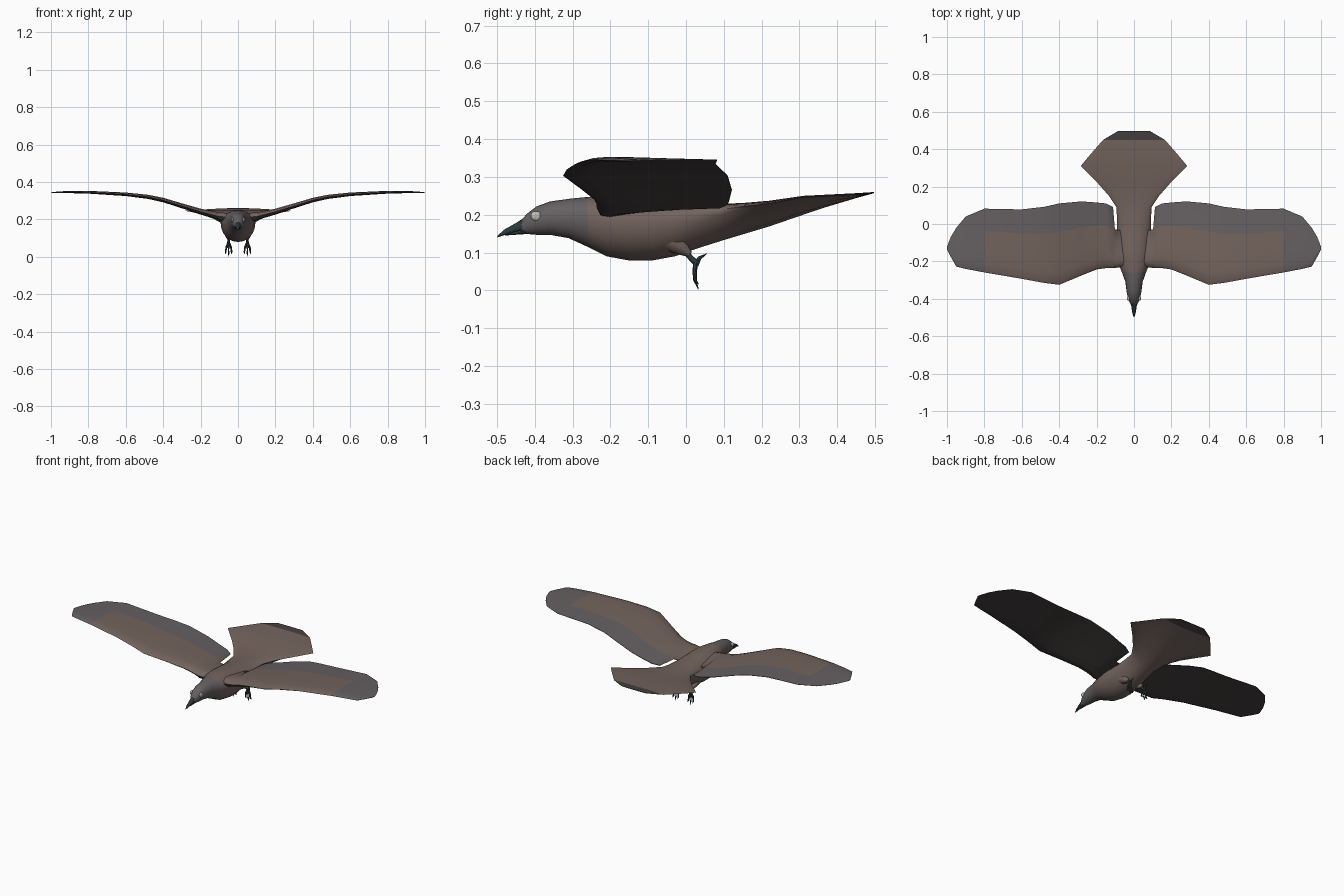
import bpy, bmesh, math
from mathutils import Vector


def material(name, rgb):
    m = bpy.data.materials.new(name)
    m.diffuse_color = (*rgb, 1)
    return m


BROWN = material("brown_feather", (0.17, 0.125, 0.11))
SLATE = material("slate_feather", (0.13, 0.115, 0.12))
DARK = material("dark_feather", (0.06, 0.05, 0.05))
HORN = material("dark_horn", (0.025, 0.04, 0.045))
PALE = material("pale_eye", (0.55, 0.55, 0.5))


def loft(name, rings, mats, pick=None, angle=50):
    """Skin closed rings into one capped mesh; pick chooses a material per face."""
    bm = bmesh.new()
    vs = [[bm.verts.new(p) for p in r] for r in rings]
    n = len(rings[0])
    for a, b in zip(vs, vs[1:]):
        for i in range(n):
            j = (i + 1) % n
            bm.faces.new((a[i], a[j], b[j], b[i]))
    bm.faces.new(vs[0])
    bm.faces.new(vs[-1])
    bmesh.ops.recalc_face_normals(bm, faces=bm.faces[:])
    if pick:
        for f in bm.faces:
            f.normal_update()
            f.material_index = pick(f.calc_center_median(), f.normal)
    me = bpy.data.meshes.new(name)
    bm.to_mesh(me)
    bm.free()
    for m in mats:
        me.materials.append(m)
    ob = bpy.data.objects.new(name, me)
    bpy.context.collection.objects.link(ob)
    smooth(ob, angle)
    return ob


def smooth(ob, angle=50):
    bpy.ops.object.select_all(action='DESELECT')
    ob.select_set(True)
    bpy.context.view_layer.objects.active = ob
    bpy.ops.object.shade_smooth_by_angle(angle=math.radians(angle))


def section(y, w, top, mid, bottom, p=1.0, n=20):
    """Body slice: widest at height mid, p above 1 makes a thin edge with a keel."""
    ring = []
    for i in range(n):
        t = 2 * math.pi * i / n
        s, c = math.sin(t), math.cos(t)
        z = mid + (top - mid) * c if c > 0 else mid - (mid - bottom) * abs(c) ** p
        ring.append((w * s, y, z))
    return ring


def tube(name, path, radii, mat, sides=8):
    """Tapered tube through a short path."""
    pts = [Vector(p) for p in path]
    rings = []
    for i, p in enumerate(pts):
        d = pts[min(i + 1, len(pts) - 1)] - pts[max(i - 1, 0)]
        q = d.to_track_quat('Z', 'Y')
        rings.append([p + q @ Vector((radii[i] * math.cos(2 * math.pi * k / sides),
                                      radii[i] * math.sin(2 * math.pi * k / sides), 0))
                      for k in range(sides)])
    return loft(name, rings, [mat])


# Head, body and fanned tail: y, half width, top, widest height, bottom, keel power
body = [
    (-0.435, 0.014, 0.186, 0.169, 0.152, 1),
    (-0.42, 0.023, 0.203, 0.178, 0.149, 1),
    (-0.395, 0.033, 0.222, 0.187, 0.147, 1),
    (-0.36, 0.040, 0.235, 0.192, 0.147, 1),
    (-0.31, 0.046, 0.242, 0.192, 0.138, 1),
    (-0.26, 0.064, 0.247, 0.188, 0.115, 1),
    (-0.21, 0.084, 0.250, 0.183, 0.090, 1),
    (-0.15, 0.092, 0.249, 0.180, 0.079, 1),
    (-0.09, 0.093, 0.243, 0.180, 0.079, 1),
    (-0.03, 0.092, 0.236, 0.188, 0.090, 1),
    (0.03, 0.091, 0.231, 0.202, 0.111, 1.2),
    (0.09, 0.094, 0.229, 0.213, 0.130, 1.5),
    (0.15, 0.134, 0.231, 0.222, 0.148, 2.2),
    (0.22, 0.195, 0.237, 0.230, 0.169, 3),
    (0.31, 0.285, 0.250, 0.246, 0.200, 3.5),
    (0.37, 0.235, 0.253, 0.249, 0.220, 3),
    (0.45, 0.165, 0.257, 0.254, 0.244, 2),
    (0.497, 0.085, 0.260, 0.259, 0.257, 1),
]


def body_mat(c, n):
    if c.y > 0.46:
        return 2
    return 1 if c.y < -0.28 else 0


loft("body_and_tail", [section(*s) for s in body], [BROWN, SLATE, DARK], body_mat)

# Upper and lower bill
beak_top = [(-0.42, 0.017, 0.197, 0.170, 0.160), (-0.45, 0.013, 0.178, 0.162, 0.153),
            (-0.48, 0.008, 0.161, 0.151, 0.146), (-0.498, 0.002, 0.145, 0.142, 0.140)]
beak_low = [(-0.42, 0.015, 0.166, 0.160, 0.149), (-0.45, 0.010, 0.158, 0.153, 0.147),
            (-0.478, 0.003, 0.149, 0.147, 0.145)]
loft("upper_beak", [section(*s, n=12) for s in beak_top], [HORN])
loft("lower_beak", [section(*s, n=12) for s in beak_low], [HORN])

# Wing stations: x, leading y, trailing y, height, thickness
wing = [
    (0.03, -0.225, -0.035, 0.210, 0.040),
    (0.102, -0.235, -0.030, 0.216, 0.040),
    (0.112, -0.236, 0.090, 0.219, 0.038),
    (0.15, -0.236, 0.110, 0.228, 0.034),
    (0.20, -0.243, 0.115, 0.241, 0.030),
    (0.28, -0.275, 0.121, 0.266, 0.026),
    (0.40, -0.325, 0.110, 0.303, 0.023),
    (0.48, -0.315, 0.092, 0.320, 0.021),
    (0.60, -0.293, 0.078, 0.334, 0.018),
    (0.80, -0.259, 0.082, 0.345, 0.014),
    (0.90, -0.240, 0.040, 0.346, 0.011),
    (0.95, -0.228, -0.020, 0.345, 0.009),
    (0.98, -0.175, -0.070, 0.344, 0.006),
    (0.999, -0.138, -0.120, 0.343, 0.003),
]
foil = [(0, 0), (0.04, 0.35), (0.15, 0.55), (0.35, 0.5), (0.65, 0.28), (1, 0.05),
        (1, -0.05), (0.65, -0.16), (0.35, -0.35), (0.15, -0.5), (0.04, -0.4)]


def wing_mat(c, n):
    return 2 if n.z < 0 else (1 if c.y > 0 or c.x > 0.8 else 0)


rings = [[(x, y0 + (y1 - y0) * u, z + h * v) for u, v in foil] for x, y0, y1, z, h in wing]
for side, label in ((1, "left"), (-1, "right")):
    loft(label + "_wing", [[(side * x, y, z) for x, y, z in r] for r in rings],
         [BROWN, SLATE, DARK],
         lambda c, n: wing_mat(Vector((abs(c.x), c.y, c.z)), n))

    # Eye
    bpy.ops.mesh.primitive_uv_sphere_add(segments=16, ring_count=10, radius=1,
                                         location=(side * 0.029, -0.395, 0.196))
    eye = bpy.context.object
    eye.name = label + "_eye"
    eye.scale = (0.008, 0.016, 0.013)
    eye.rotation_euler = (math.radians(-15), 0, side * math.radians(12))
    eye.data.materials.append(PALE)
    smooth(eye)

    # Feathered thigh and tucked shank
    tube(label + "_thigh", [(side * 0.045, -0.05, 0.135), (side * 0.048, -0.015, 0.116),
                            (side * 0.05, 0.01, 0.095)], [0.03, 0.023, 0.008], BROWN)
    tube(label + "_shank", [(side * 0.05, 0.0, 0.102), (side * 0.05, 0.012, 0.086),
                            (side * 0.05, 0.028, 0.072)], [0.008, 0.007, 0.009], HORN)

    # Three hanging toes and one hind toe
    for k, dx in enumerate((-0.016, 0.0, 0.016)):
        low = 0.002 if k == 1 else 0.016
        tube(f"{label}_toe_{k + 1}", [(side * 0.05, 0.026, 0.078),
                                      (side * 0.05 + dx * 0.8, 0.023, 0.05),
                                      (side * 0.05 + dx, 0.024, 0.026),
                                      (side * 0.05 + dx, 0.033, low)],
             [0.007, 0.006, 0.005, 0.001], HORN, 6)
    tube(label + "_hind_toe", [(side * 0.05, 0.026, 0.066), (side * 0.05, 0.036, 0.086),
                               (side * 0.05, 0.055, 0.097)], [0.008, 0.006, 0.001], HORN, 6)
